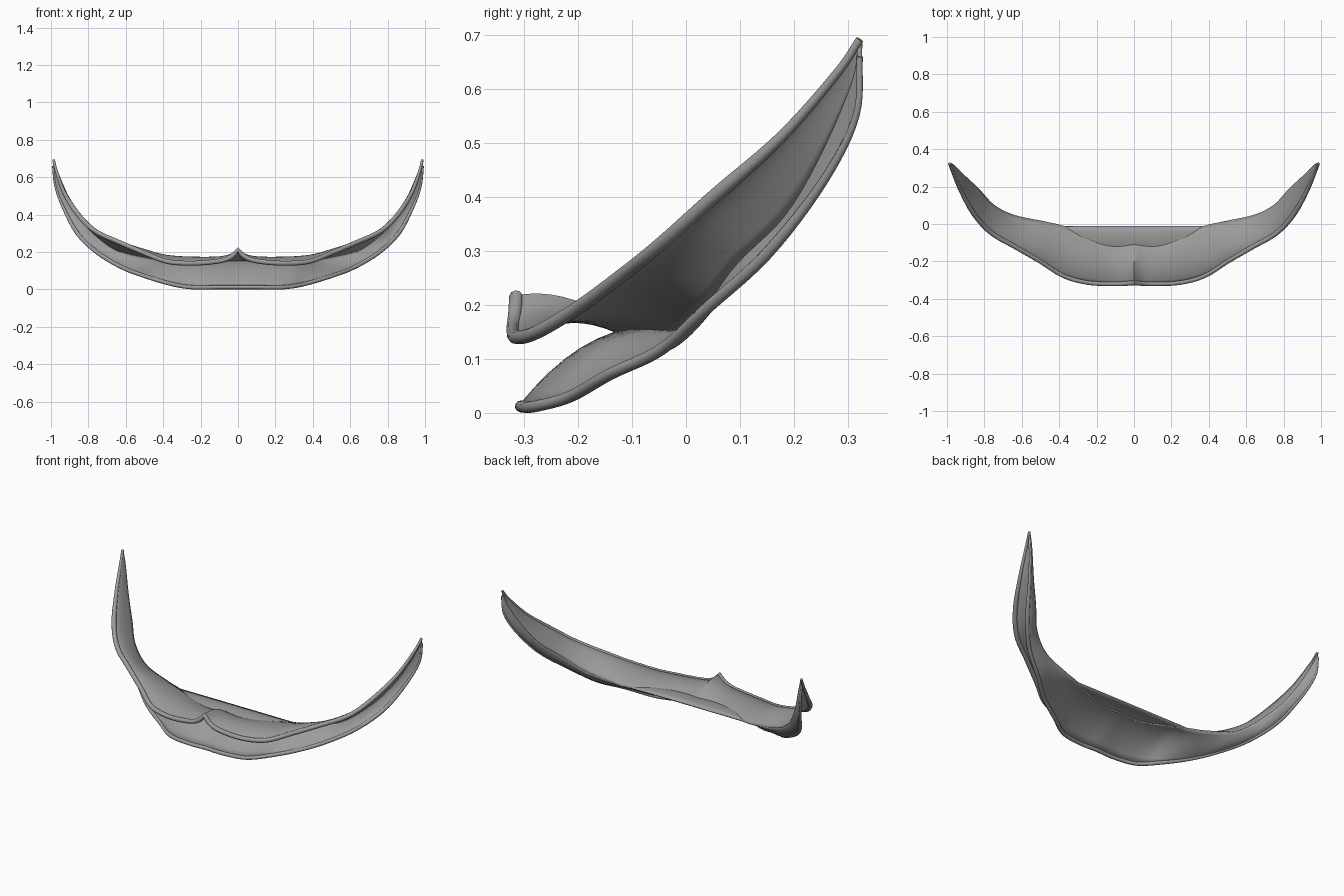
import bpy
from math import exp
from mathutils import Vector as V

if "Cube" in bpy.data.objects:
    bpy.data.objects.remove(bpy.data.objects["Cube"])

# Stations from centre to tip: upper rim, back fold, lower rim
ST = [
    ((0, -.315, .15), (0, -.10, .143), (0, -.302, .012)),
    ((.10, -.32, .147), (.12, -.105, .142), (.12, -.305, .012)),
    ((.25, -.312, .14), (.25, -.06, .145), (.25, -.28, .012)),
    ((.38, -.275, .15), (.38, -.01, .152), (.36, -.215, .03)),
    ((.50, -.20, .195), (.48, .012, .165), (.50, -.14, .072)),
    ((.63, -.125, .25), (.64, .045, .205), (.62, -.045, .118)),
    ((.76, -.05, .31), (.75, .10, .28), (.75, .04, .195)),
    ((.85, .045, .395), (.83, .185, .365), (.855, .15, .295)),
    ((.925, .175, .51), (.90, .25, .475), (.93, .255, .43)),
    ((.97, .28, .63), (.96, .308, .61), (.975, .315, .55)),
    ((.986, .322, .692), (.984, .323, .685), (.988, .322, .66)),
]
SUB, ROWS = 6, 11


def smooth_path(pts):
    """Catmull-Rom path through the points."""
    p = [V(q) for q in pts]
    p = [2 * p[0] - p[1]] + p + [2 * p[-1] - p[-2]]
    out = []
    for i in range(1, len(p) - 2):
        a, b, c, d = p[i - 1:i + 3]
        for s in range(SUB):
            t = s / SUB
            out.append(.5 * (2 * b + (c - a) * t + (2 * a - 5 * b + 4 * c - d) * t * t
                             + (3 * b - a - 3 * c + d) * t ** 3))
    return out + [p[-2]]


def both_sides(path):
    return [V((-q.x, q.y, q.z)) for q in reversed(path[1:])] + path


upper_rim, upper_back, lower_rim = [
    both_sides(smooth_path([s[k] for s in ST])) for k in range(3)]

# Pointed cusp in the middle of the upper rim
for q in upper_rim:
    q.z += .064 * exp(-abs(q.x) / .04)

# The lower sheet runs further back than the upper one in the middle
lower_back = [V((q.x, -.012, .152)) if abs(q.x) < .37 else q for q in upper_back]

grey = bpy.data.materials.new("dark_grey")
grey.diffuse_color = (.33, .33, .33, 1)
grey.use_nodes = True
grey.node_tree.nodes["Principled BSDF"].inputs["Base Color"].default_value = grey.diffuse_color


def finish(ob):
    ob.data.materials.append(grey)
    bpy.ops.object.select_all(action='DESELECT')
    ob.select_set(True)
    bpy.context.view_layer.objects.active = ob
    bpy.ops.object.shade_smooth_by_angle(angle=.9)


def sheet(name, rim, back, other_rim, flip, mid_bulge, wing_bulge):
    """Thin bulged sheet lofted between a rim and a back edge."""
    verts, faces = [], []
    for a, b, o in zip(rim, back, other_rim):
        w = min(1, max(0, (abs(a.x) - .3) / .3))
        k = mid_bulge + (wing_bulge - mid_bulge) * w
        out = (a - o).normalized() * (b - a).length * k
        for r in range(ROWS):
            t = r / (ROWS - 1)
            verts.append(a.lerp(b, t) + out * 4 * t * (1 - t))
    for i in range(len(rim) - 1):
        for r in range(ROWS - 1):
            k = i * ROWS + r
            f = (k, k + ROWS, k + ROWS + 1, k + 1)
            faces.append(f[::-1] if flip else f)
    me = bpy.data.meshes.new(name)
    me.from_pydata(verts, [], faces)
    ob = bpy.data.objects.new(name, me)
    bpy.context.collection.objects.link(ob)
    m = ob.modifiers.new("thickness", 'SOLIDIFY')
    m.thickness, m.offset = .008, 0
    finish(ob)


def rim_bead(name, path, radius):
    """Rolled bead along a rim, thinner at the tips."""
    cu = bpy.data.curves.new(name, 'CURVE')
    cu.dimensions = '3D'
    cu.bevel_depth, cu.bevel_resolution, cu.use_fill_caps = radius, 3, True
    sp = cu.splines.new('POLY')
    sp.points.add(len(path) - 1)
    for pt, q in zip(sp.points, path):
        pt.co = (*q, 1)
        pt.radius = min(1, .5 + (1 - abs(q.x)) * 4)
    ob = bpy.data.objects.new(name, cu)
    bpy.context.collection.objects.link(ob)
    bpy.ops.object.select_all(action='DESELECT')
    ob.select_set(True)
    bpy.context.view_layer.objects.active = ob
    bpy.ops.object.convert(target='MESH')
    finish(bpy.context.view_layer.objects.active)


# Upper and lower sheets of the crescent, open at the front
sheet("upper_sheet", upper_rim, upper_back, lower_rim, False, .12, .16)
sheet("lower_sheet", lower_rim, lower_back, upper_rim, True, -.16, .12)

# Rolled rims around the front opening
rim_bead("upper_rim", upper_rim, .013)
rim_bead("lower_rim", lower_rim, .011)
